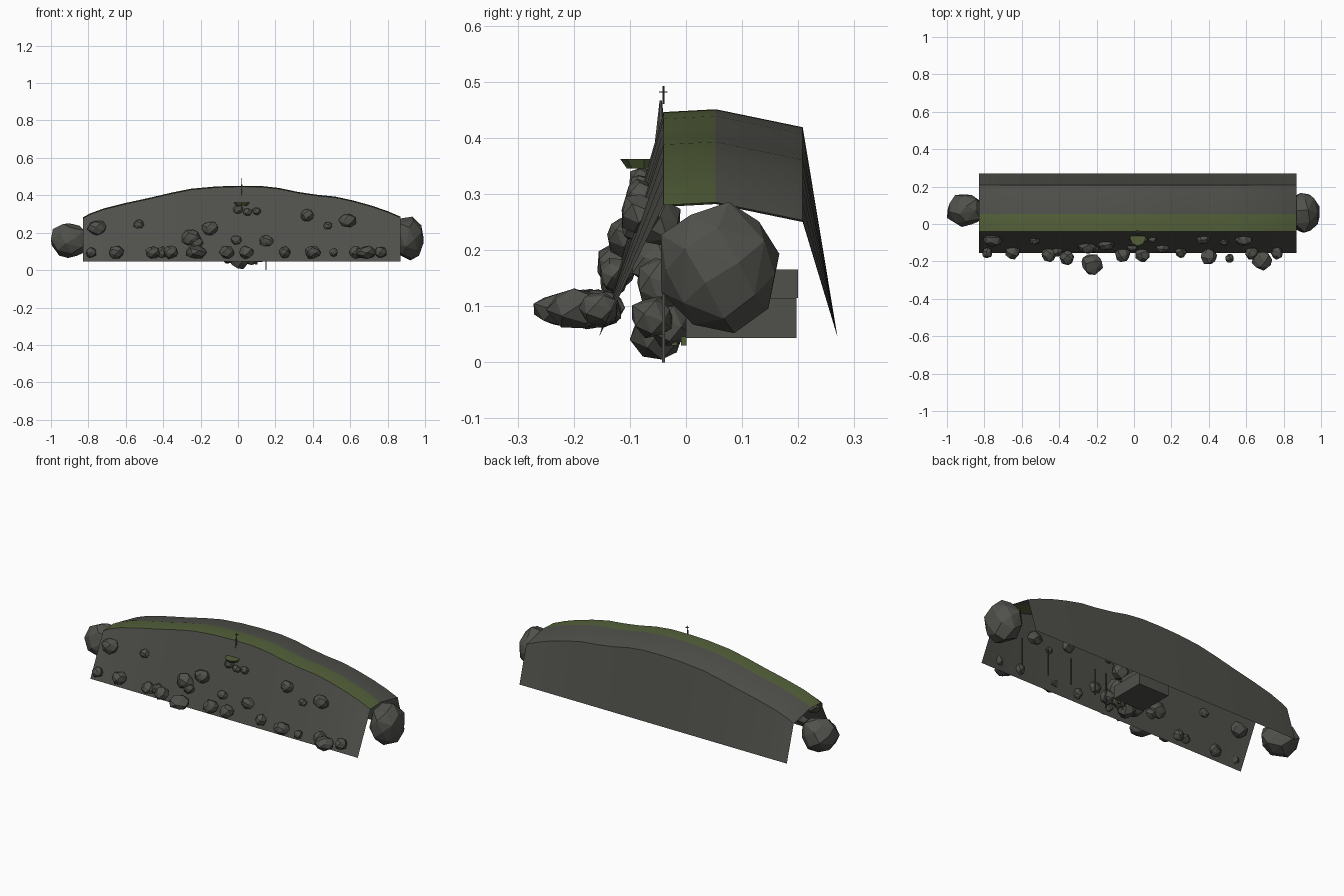
import bpy, bmesh, math, random
from mathutils import Vector

if "Cube" in bpy.data.objects:
    bpy.data.objects.remove(bpy.data.objects["Cube"])

random.seed(4)


def material(name, color):
    m = bpy.data.materials.new(name)
    m.diffuse_color = (*color, 1)
    m.use_nodes = True
    m.node_tree.nodes["Principled BSDF"].inputs["Base Color"].default_value = m.diffuse_color
    return m


STONE = material("dark stone", (0.08, 0.08, 0.071))
MOSS = material("moss green", (0.088, 0.118, 0.042))


def finish(bm, name, *mats):
    me = bpy.data.meshes.new(name)
    bm.to_mesh(me)
    bm.free()
    for m in mats:
        me.materials.append(m)
    ob = bpy.data.objects.new(name, me)
    bpy.context.collection.objects.link(ob)
    return ob


def rock(name, center, size, points=26):
    """Faceted boulder: hull of evenly spread, jittered points on an ellipsoid."""
    bm = bmesh.new()
    turn = random.random() * 6
    for i in range(points):
        z = 1 - 2 * (i + 0.5) / points
        r = math.sqrt(1 - z * z)
        a = i * 2.39996 + turn
        k = random.uniform(0.9, 1.08)
        p = Vector((r * math.cos(a), r * math.sin(a), z)) * k
        bm.verts.new([c + q * s for c, q, s in zip(center, p, size)])
    hull = bmesh.ops.convex_hull(bm, input=bm.verts)
    loose = [v for v in bm.verts if not v.link_faces]
    bmesh.ops.delete(bm, geom=loose, context='VERTS')
    bmesh.ops.recalc_face_normals(bm, faces=bm.faces)
    return finish(bm, name, STONE)


def box(name, lo, hi, mat):
    bm = bmesh.new()
    bmesh.ops.create_cube(bm, size=1)
    for v in bm.verts:
        v.co = [(a + b) / 2 + c * (b - a) for a, b, c in zip(lo, hi, v.co)]
    return finish(bm, name, mat)


def cone(name, base, r1, r2, h, mat, sides=8):
    bm = bmesh.new()
    bmesh.ops.create_cone(bm, cap_ends=True, segments=sides, radius1=r1, radius2=r2, depth=h)
    bmesh.ops.translate(bm, verts=bm.verts, vec=Vector(base) + Vector((0, 0, h / 2)))
    return finish(bm, name, mat)


# Hill shell: arched ridge line swept over a folded cross-section, open below and at the ends
ridge = [(-0.83, 0.277), (-0.79, 0.298), (-0.72, 0.324), (-0.6, 0.354), (-0.48, 0.38),
         (-0.36, 0.408), (-0.25, 0.43), (-0.12, 0.442), (0.0, 0.446), (0.12, 0.445),
         (0.22, 0.434), (0.32, 0.413), (0.42, 0.398), (0.52, 0.388), (0.62, 0.366),
         (0.72, 0.338), (0.8, 0.31), (0.87, 0.28)]
bm = bmesh.new()
rows = []
for x, z in ridge:
    section = [(-0.155, 0.045), (-0.04, z), (0.053, z + 0.005), (0.208, z - 0.027), (0.27, 0.045)]
    rows.append([bm.verts.new((x, y, h)) for y, h in section])
for a, b in zip(rows, rows[1:]):
    for i in range(4):
        f = bm.faces.new((a[i], b[i], b[i + 1], a[i + 1]))
        f.material_index = 1 if i == 1 else 0
        f.smooth = True
shell = finish(bm, "hill_shell", STONE, MOSS)
bpy.context.view_layer.objects.active = shell
shell.select_set(True)
bpy.ops.object.shade_smooth_by_angle(angle=math.radians(15))
shell.select_set(False)

# Large boulders closing each end
rock("left_end_boulder", (-0.9, 0.075, 0.16), (0.105, 0.09, 0.1), 30)
right = rock("right_end_boulder", (0, 0, 0), (0.09, 0.115, 0.115), 30)
right.location = (0.91, 0.06, 0.167)

# Rocks at the foot of the front slope: x, y, radius
foot = [(-0.785, -0.155, 0.03), (-0.65, -0.15, 0.043), (-0.455, -0.165, 0.042),
        (-0.41, -0.145, 0.033), (-0.36, -0.18, 0.04), (-0.225, -0.212, 0.06),
        (-0.06, -0.165, 0.042), (0.045, -0.165, 0.04), (0.25, -0.15, 0.032),
        (0.4, -0.175, 0.045), (0.51, -0.183, 0.025), (0.63, -0.155, 0.036),
        (0.685, -0.195, 0.055), (0.765, -0.155, 0.034)]
for x, y, r in foot:
    rock("foot_rock", (x, y, 0.095), (r, r, min(r, 0.036)), 20)

# Rocks half set into the front slope: x, z, radius
slope = [(-0.755, 0.225, 0.052), (-0.53, 0.245, 0.03), (-0.25, 0.172, 0.052),
         (-0.15, 0.222, 0.046), (-0.01, 0.16, 0.03), (0.152, 0.157, 0.038),
         (0.37, 0.293, 0.04), (0.48, 0.237, 0.025), (0.585, 0.263, 0.047),
         (-0.22, 0.145, 0.035), (0.0, 0.325, 0.03), (0.05, 0.31, 0.025), (0.1, 0.315, 0.025)]
for x, z, r in slope:
    top = next(a[1] + (b[1] - a[1]) * (x - a[0]) / (b[0] - a[0])
               for a, b in zip(ridge, ridge[1:]) if a[0] <= x <= b[0])
    y = -0.155 + 0.115 * (z - 0.045) / (top - 0.045)
    rock("slope_rock", (x, y - 0.005, z), (r, r * 0.75, r * 0.85), 20)

# Small spire on a mossy ledge
cone("spire_ledge", (0.02, -0.075, 0.345), 0.03, 0.042, 0.017, MOSS)
cone("spire", (0.02, -0.045, 0.362), 0.014, 0.002, 0.105, STONE, 6)
cone("spire_mast", (0.02, -0.04, 0.46), 0.0015, 0.0015, 0.032, STONE, 4)
box("spire_crossbar", (0.013, -0.048, 0.481), (0.027, -0.033, 0.483), STONE)

# Rubble and blocks beneath the hill
for x, y, z, r in [(0.01, -0.05, 0.055, 0.05), (0.07, -0.03, 0.07, 0.042), (-0.05, -0.05, 0.075, 0.045),
                   (0.12, -0.06, 0.08, 0.04), (0.03, 0.0, 0.1, 0.045), (0.08, -0.045, 0.14, 0.05),
                   (0.0, -0.05, 0.18, 0.05), (0.05, -0.05, 0.25, 0.045)]:
    rock("inner_rubble", (x, y, z), (r * 1.1, r, r), 18)
box("inner_block", (-0.06, 0.0, 0.043), (0.13, 0.197, 0.115), STONE)
box("inner_upper_block", (0.0, 0.02, 0.115), (0.1, 0.2, 0.165), STONE)
for i in range(4):
    box("moss_tile", (0.0 + i * 0.03, -0.06 + i * 0.017, 0.03), (0.015 + i * 0.03, -0.05 + i * 0.017, 0.046), MOSS)

# Thin support posts behind the front slope
for x, z in [(0.15, 0.0), (0.22, 0.05), (0.38, 0.05), (0.53, 0.05), (0.7, 0.05)]:
    box("support_post", (x - 0.003, -0.043, z), (x + 0.003, -0.037, 0.2), STONE)
